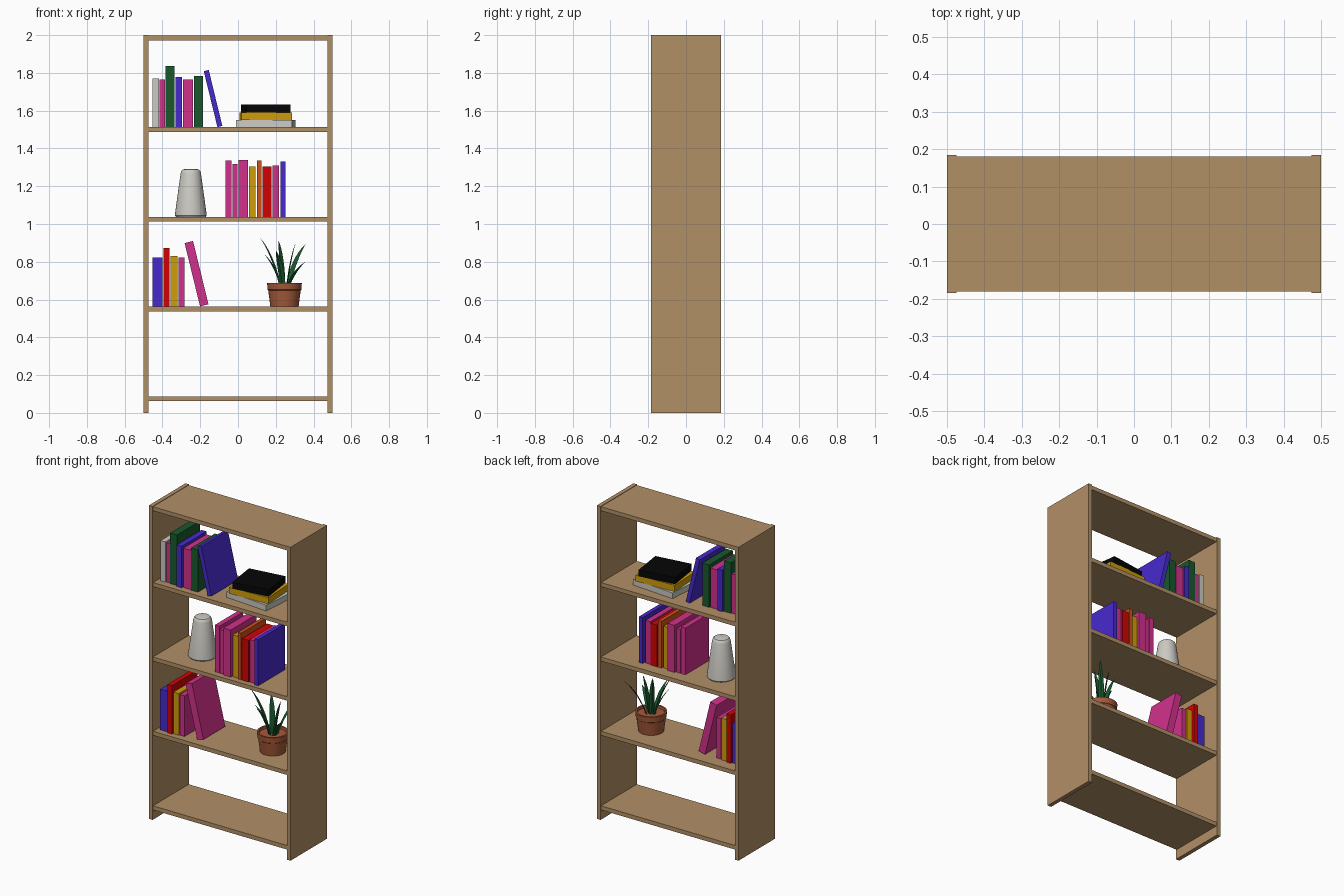
import bpy, bmesh
from math import sin, cos, pi, radians
from mathutils import Vector, Matrix

if "Cube" in bpy.data.objects:
    bpy.data.objects.remove(bpy.data.objects["Cube"])


def material(name, r, g, b):
    rgba = [(c / 255) ** 2.2 for c in (r, g, b)] + [1]
    m = bpy.data.materials.new(name)
    m.use_nodes = True
    m.diffuse_color = rgba
    bsdf = next(n for n in m.node_tree.nodes if n.type == 'BSDF_PRINCIPLED')
    bsdf.inputs["Base Color"].default_value = rgba
    return m


wood = material("wood", 176, 142, 102)
grey = material("pale_grey", 203, 201, 194)
pink = material("pink", 208, 52, 138)
green = material("dark_green", 30, 88, 48)
blue = material("blue", 72, 46, 204)
gold = material("gold", 206, 156, 18)
orange = material("orange", 206, 82, 32)
red = material("red", 208, 10, 12)
black = material("black", 14, 14, 14)
clay = material("terracotta", 165, 90, 60)


def finish(name, bm, mat):
    bmesh.ops.recalc_face_normals(bm, faces=bm.faces)
    me = bpy.data.meshes.new(name)
    bm.to_mesh(me)
    bm.free()
    me.materials.append(mat)
    ob = bpy.data.objects.new(name, me)
    bpy.context.collection.objects.link(ob)
    return ob


def box(name, x, y, z, mat, turn=None, pivot=(0, 0, 0)):
    """Box from (min, max) ranges, optionally rotated about a pivot."""
    bm = bmesh.new()
    bmesh.ops.create_cube(bm, size=1)
    for v in bm.verts:
        v.co = [r[0] if c < 0 else r[1] for r, c in zip((x, y, z), v.co)]
    if turn:
        bmesh.ops.rotate(bm, verts=bm.verts, cent=pivot, matrix=turn)
    return finish(name, bm, mat)


def lathe(name, profile, centre, mat, steps=32):
    """Solid of revolution from (radius, height) pairs."""
    bm = bmesh.new()
    rings = []
    for r, h in profile:
        rings.append([bm.verts.new((centre[0] + r * cos(2 * pi * i / steps),
                                    centre[1] + r * sin(2 * pi * i / steps),
                                    centre[2] + h)) for i in range(steps)])
    for a, b in zip(rings, rings[1:]):
        for i in range(steps):
            j = (i + 1) % steps
            bm.faces.new((a[i], a[j], b[j], b[i]))
    bm.faces.new(rings[0])
    bm.faces.new(rings[-1])
    ob = finish(name, bm, mat)
    bpy.ops.object.select_all(action='DESELECT')
    bpy.context.view_layer.objects.active = ob
    ob.select_set(True)
    bpy.ops.object.shade_smooth_by_angle(angle=radians(35))


# Bookcase frame: two sides and five boards, open at the back
box("side_right", (-.5, -.474), (-.185, .185), (0, 2), wood)
box("side_left", (.474, .5), (-.185, .185), (0, 2), wood)
LOW, MID, HIGH = .564, 1.038, 1.513
for i, top in enumerate((.088, LOW, MID, HIGH, 1.997)):
    box(f"shelf_{i}", (-.474, .474), (-.18, .18), (top - .026, top), wood)

# Upright books: x start, x end, top height, depth, colour
rows = {
    "upper": (HIGH, [(-.452, -.418, 1.77, .23, grey), (-.415, -.386, 1.764, .22, pink),
                     (-.384, -.336, 1.836, .23, green), (-.331, -.296, 1.778, .25, blue),
                     (-.291, -.238, 1.764, .23, pink), (-.233, -.185, 1.783, .24, green)]),
    "middle": (MID, [(-.066, -.034, 1.336, .24, pink), (-.03, -.003, 1.317, .24, pink),
                     (.003, .053, 1.339, .26, pink), (.058, .093, 1.304, .23, gold),
                     (.1, .124, 1.336, .25, orange), (.13, .177, 1.304, .25, red),
                     (.182, .217, 1.31, .24, pink), (.225, .251, 1.331, .27, blue)]),
    "lower": (LOW, [(-.452, -.4, .823, .24, blue), (-.394, -.362, .873, .26, red),
                    (-.357, -.32, .83, .24, gold), (-.315, -.283, .823, .23, pink)]),
}
for row, (base, books) in rows.items():
    for i, (x0, x1, top, depth, mat) in enumerate(books):
        y0 = -.02 - depth / 2
        box(f"{row}_book_{i}", (x0, x1), (y0, y0 + depth), (base, top), mat)


# Books leaning to the right, pivoting on the lower outer corner
def leaning(name, x, base, thick, tall, y, mat):
    box(name, (x - thick, x), y, (base, base + tall), mat,
        Matrix.Rotation(radians(-13.7), 3, 'Y'), (x - thick, 0, base))


leaning("upper_leaning_book", -.082, HIGH, .027, .305, (-.15, .12), blue)
leaning("lower_leaning_book", -.155, LOW, .046, .345, (-.125, .095), pink)

# Stack of flat books: half width, half depth, bottom, top, turn
stack = [(.148, .113, HIGH, 1.55, -4.5, grey), (.134, .11, 1.55, 1.59, 3, gold),
         (.118, .106, 1.59, 1.632, 8, black)]
for i, (w, d, z0, z1, angle, mat) in enumerate(stack):
    box(f"flat_book_{i}", (.147 - w, .147 + w), (-d, d), (z0, z1), mat,
        Matrix.Rotation(radians(angle), 3, 'Z'), (.147, 0, 0))

# Vase and plant pot
lathe("vase", [(.079, 0), (.084, .006), (.083, .02), (.054, .23), (.05, .243),
               (.044, .25), (.036, .252)], (-.25, 0, MID), grey)
lathe("plant_pot", [(.075, 0), (.086, .085), (.089, .088), (.092, .124),
                    (.082, .124), (.08, .108)], (.246, 0, LOW), clay)


# Pointed leaves that arch outward from the pot
def leaf(name, tip, width=.019, steps=8):
    root = Vector((.246, 0, LOW + .1))
    tip = Vector(tip)
    out = Vector((tip.x - root.x, tip.y, 0))
    root += out * .15
    bend = root + out * .28 + Vector((0, 0, (tip.z - root.z) * .65))
    side = Vector((-out.y, out.x, 0)).normalized()
    face = out.normalized()
    bm = bmesh.new()
    rings = []
    for i in range(steps):
        t = i / steps
        p = root * (1 - t) ** 2 + bend * 2 * t * (1 - t) + tip * t * t
        w = width * (.75 + t) * (1 - t ** 1.6)
        rings.append([bm.verts.new(q) for q in
                      (p + side * w, p + face * w * .4, p - side * w, p + face * w * .1)])
    for a, b in zip(rings, rings[1:]):
        for k in range(4):
            bm.faces.new((a[k], a[k - 1], b[k - 1], b[k]))
    end = bm.verts.new(tip)
    for k in range(4):
        bm.faces.new((rings[-1][k], rings[-1][k - 1], end))
    bm.faces.new(rings[0])
    finish(name, bm, green)


tips = [(.114, -.03, .931), (.14, -.03, .84), (.214, .03, .915), (.305, 0, .9),
        (.357, .12, .894), (.357, -.066, .8), (.2, -.1, .86)]
for i, tip in enumerate(tips):
    leaf(f"leaf_{i}", tip)
